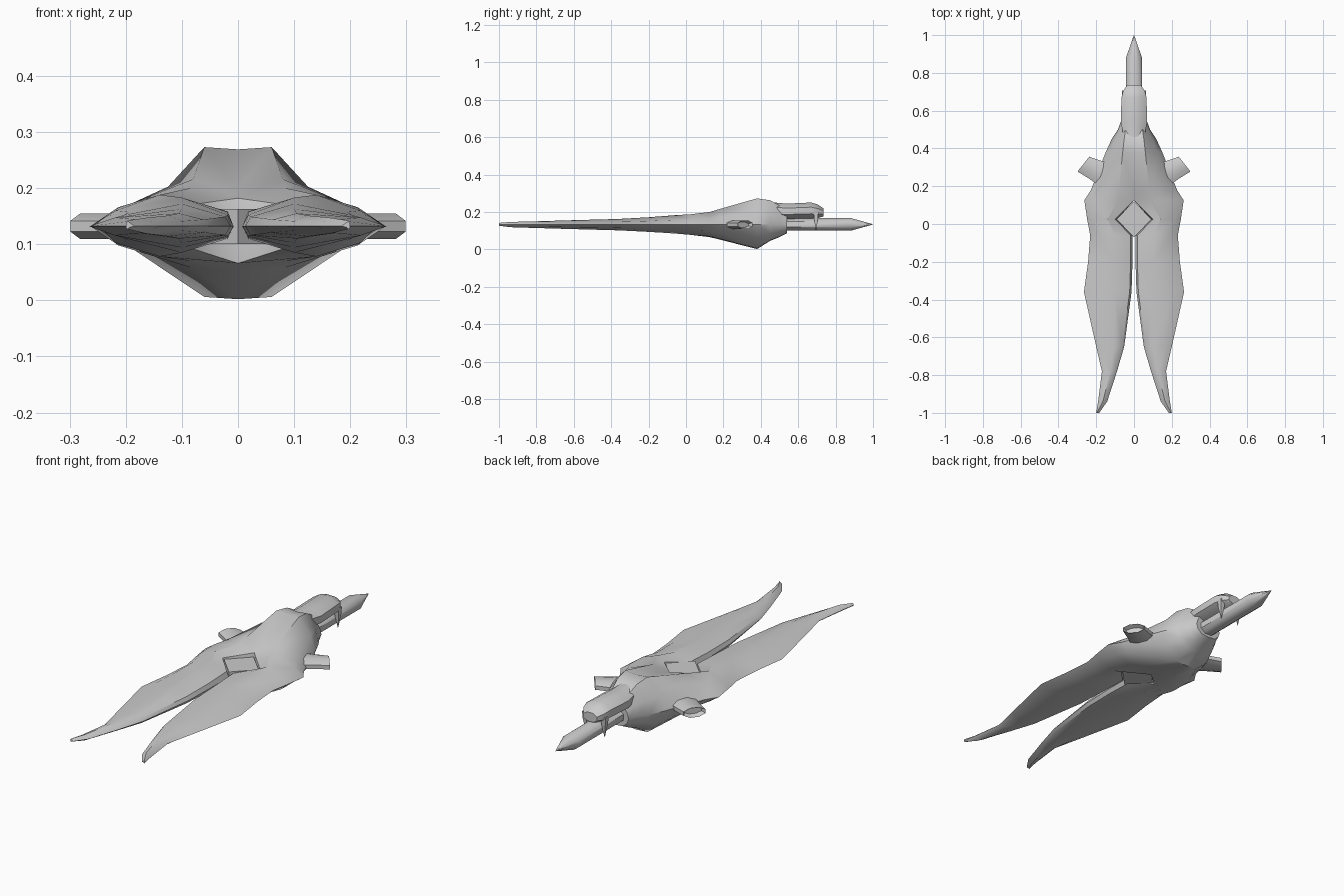
import bpy, bmesh, math

if "Cube" in bpy.data.objects:
    bpy.data.objects.remove(bpy.data.objects["Cube"])

hull_mat = bpy.data.materials.new("hull_grey")
hull_mat.diffuse_color = (0.6, 0.6, 0.6, 1)
hull_mat.use_nodes = True
hull_mat.node_tree.nodes["Principled BSDF"].inputs["Base Color"].default_value = hull_mat.diffuse_color
MID = 0.132


def finish(name, bm, angle=35, mirror=False):
    bmesh.ops.recalc_face_normals(bm, faces=bm.faces)
    me = bpy.data.meshes.new(name)
    bm.to_mesh(me)
    bm.free()
    me.materials.append(hull_mat)
    ob = bpy.data.objects.new(name, me)
    bpy.context.collection.objects.link(ob)
    if mirror:
        mod = ob.modifiers.new("mirror", 'MIRROR')
        mod.use_clip = True
        mod.merge_threshold = 0.0005
    bpy.ops.object.select_all(action='DESELECT')
    bpy.context.view_layer.objects.active = ob
    ob.select_set(True)
    bpy.ops.object.shade_smooth_by_angle(angle=math.radians(angle))
    return ob


def loft(rings):
    """Skin a list of equal-length closed rings and cap both ends."""
    bm = bmesh.new()
    rows = [[bm.verts.new(p) for p in ring] for ring in rings]
    n = len(rows[0])
    for a, b in zip(rows, rows[1:]):
        for i in range(n):
            j = (i + 1) % n
            bm.faces.new((a[i], a[j], b[j], b[i]))
    bm.faces.new(rows[0])
    bm.faces.new(rows[-1])
    return bm


def ellipse(centre, u, v, n=8):
    """Ring around centre spanned by the half-axes u and v."""
    angles = [2 * math.pi * (i + 0.5) / n for i in range(n)]
    return [[c + a * math.cos(t) + b * math.sin(t) for c, a, b in zip(centre, u, v)]
            for t in angles]


def hull_ring(y, inner, ridge, edge, top, bottom, dip):
    """Lens-shaped half section: inner wall, ridge, shoulder and sharp outer edge."""
    shoulder = ridge + (edge - ridge) * 0.72
    wall = max(inner - 0.01, 0)
    floor = bottom + dip if inner > 0 else bottom - 0.004
    return [(wall, y, MID), (inner, y, top - dip), (ridge, y, top),
            (shoulder, y, MID + (top - MID) * 0.5), (edge, y, MID),
            (shoulder, y, MID + (bottom - MID) * 0.55), (ridge, y, bottom), (inner, y, floor)]


# Hull half with its long prong
stations = [
    (-1.0, .194, .197, .20, .142, .127, .003),
    (-.94, .152, .165, .19, .147, .119, .008),
    (-.78, .10, .125, .17, .151, .114, .01),
    (-.65, .062, .105, .20, .155, .11, .011),
    (-.36, .023, .10, .265, .163, .102, .014),
    (-.20, .018, .10, .243, .172, .094, .02),
    (-.06, .018, .10, .232, .183, .085, .025),
    (.025, .10, .14, .248, .188, .078, .02),
    (.125, 0, .085, .263, .20, .07, .018),
    (.18, 0, .08, .228, .216, .057, .02),
    (.38, 0, .06, .15, .273, .006, .004),
    (.45, 0, .052, .118, .263, .05, .006),
    (.50, 0, .045, .085, .235, .07, .008),
    (.54, 0, .04, .07, .19, .09, 0),
]
bm = loft([hull_ring(*s) for s in stations])
# open the seam on the centre plane
seam = [f for f in bm.faces if all(v.co.x < 1e-4 for v in f.verts)]
bmesh.ops.delete(bm, geom=seam, context='FACES')
finish("hull", bm, 35, mirror=True)

# Diamond core sitting in the opening
bm = loft([ellipse((0, .025, z), (.09, .09, 0), (-.09, .09, 0), 4) for z in (.10, .163)])
for v in bm.verts:
    # turn the square into a diamond standing on its corner
    s = math.hypot(v.co.x, v.co.y - .025)
    a = round(math.atan2(v.co.y - .025, v.co.x) / (math.pi / 2)) * math.pi / 2
    v.co.x, v.co.y = .093 * math.cos(a), .025 + .095 * math.sin(a)
finish("diamond_core", bm, 20)

# Flared side nozzles
d = 0.108
side = (-.067 / d, .085 / d)
nozzle = [(.12, .25, .085), (.20, .285, .063), (.268, .317, .054), (.25, .303, .042)]
bm = loft([ellipse((x, y, MID), (side[0] * w, side[1] * w, 0), (0, 0, .025 if w > .05 else .016))
           for x, y, w in nozzle])
finish("side_nozzles", bm, 40, mirror=True)

# Rounded tail housing
housing = [(.36, .045, .185, .262), (.46, .06, .165, .252), (.54, .075, .163, .245),
           (.67, .072, .166, .251), (.705, .062, .168, .24), (.735, .04, .176, .22)]
bm = loft([ellipse((0, y, (lo + hi) / 2), (w, 0, 0), (0, 0, (hi - lo) / 2 * 1.08))
           for y, w, lo, hi in housing])
finish("tail_housing", bm, 40)

# Tail spike with a pointed tip
bm = loft([ellipse((0, y, .134), (r, 0, 0), (0, 0, r * .8))
           for y, r in ((.44, .046), (.88, .046), (1.0, .001))])
finish("tail_spike", bm, 50)

# Small fangs hanging under the housing
bm = loft([ellipse((.05, .695, z), (r, 0, 0), (0, r, 0), 4)
           for z, r in ((.20, .018), (.165, .015), (.10, .001))])
finish("tail_fangs", bm, 30, mirror=True)
